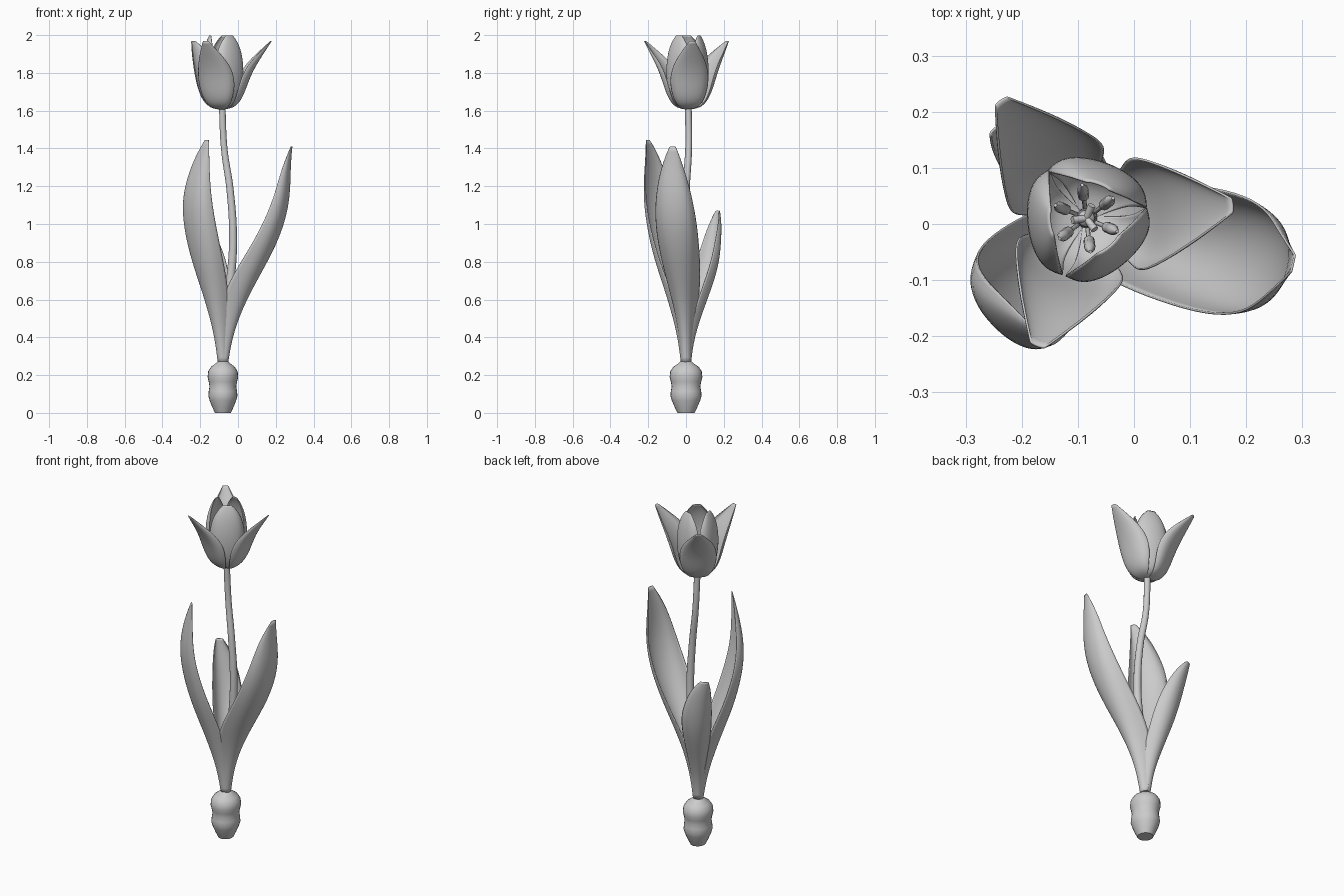
import bpy, bmesh, math
from mathutils import Vector

CX = -0.08  # plant axis


def make_object(name, bm):
    bmesh.ops.recalc_face_normals(bm, faces=bm.faces)
    me = bpy.data.meshes.new(name)
    bm.to_mesh(me)
    bm.free()
    for p in me.polygons:
        p.use_smooth = True
    ob = bpy.data.objects.new(name, me)
    bpy.context.collection.objects.link(ob)
    return ob


def blade(name, center, angle, rows, thickness=0.004, reach=1.0):
    """Curved sheet; rows are (z, midrib radius, sideways shift, half width, edge curl)."""
    a = math.radians(angle)
    out = Vector((math.cos(a), math.sin(a), 0))
    side = Vector((-math.sin(a), math.cos(a), 0))
    bm = bmesh.new()
    grid = []
    for z, r, lat, hw, curl in rows:
        line = []
        for i in range(7):
            v = i / 3 - 1
            p = Vector((center[0], center[1], z))
            p += out * (r * reach - curl * v * v) + side * (lat + hw * math.sin(v * math.pi / 2))
            line.append(bm.verts.new(p))
        grid.append(line)
    for lo, hi in zip(grid, grid[1:]):
        for i in range(6):
            bm.faces.new((lo[i], lo[i + 1], hi[i + 1], hi[i]))
    ob = make_object(name, bm)
    sub = ob.modifiers.new("smooth", 'SUBSURF')
    sub.levels = sub.render_levels = 2
    sol = ob.modifiers.new("thickness", 'SOLIDIFY')
    sol.thickness = thickness
    sol.offset = 0
    return ob


def lathe(name, center, profile, n=24, sy=1.0):
    bm = bmesh.new()
    rings = []
    for r, z in profile:
        rings.append([bm.verts.new((center[0] + r * math.cos(2 * math.pi * i / n),
                                    center[1] + sy * r * math.sin(2 * math.pi * i / n), z))
                      for i in range(n)])
    for lo, hi in zip(rings, rings[1:]):
        for i in range(n):
            j = (i + 1) % n
            bm.faces.new((lo[i], lo[j], hi[j], hi[i]))
    bm.faces.new(rings[0])
    bm.faces.new(rings[-1])
    return make_object(name, bm)


def tube(name, pts):
    """Round tube; pts are (x, y, z, radius)."""
    cu = bpy.data.curves.new(name, 'CURVE')
    cu.dimensions = '3D'
    cu.bevel_depth = 1.0
    cu.bevel_resolution = 3
    cu.resolution_u = 6
    cu.use_fill_caps = True
    sp = cu.splines.new('BEZIER')
    sp.bezier_points.add(len(pts) - 1)
    for bp, (x, y, z, r) in zip(sp.bezier_points, pts):
        bp.co = (x, y, z)
        bp.radius = r
        bp.handle_left_type = bp.handle_right_type = 'AUTO'
    ob = bpy.data.objects.new(name, cu)
    bpy.context.collection.objects.link(ob)
    return ob


# Bulb
bulb = lathe("bulb", (CX, 0), [(0.042, 0), (0.056, 0.03), (0.07, 0.065), (0.077, 0.09), (0.075, 0.115),
                               (0.071, 0.14), (0.075, 0.165), (0.081, 0.19), (0.078, 0.22),
                               (0.062, 0.245), (0.038, 0.262), (0.024, 0.275)], sy=1.07)
bpy.context.view_layer.objects.active = bulb
bulb.select_set(True)
bpy.ops.object.shade_smooth_by_angle(angle=math.radians(50))

# Stem
tube("stem", [(-0.078, 0, 0.25, 0.024), (-0.07, 0, 0.45, 0.024), (-0.04, 0, 0.7, 0.024),
              (-0.026, -0.003, 0.92, 0.022), (-0.042, 0, 1.18, 0.02),
              (-0.073, 0.014, 1.4, 0.018), (-0.084, 0.012, 1.63, 0.018)])

# Leaves
blade("leaf_right", (CX, 0), -12.5, [
    (0.26, 0.026, 0, 0.026, 0.03), (0.40, 0.05, 0, 0.036, 0.06), (0.55, 0.105, 0, 0.06, 0.115),
    (0.70, 0.185, 0, 0.09, 0.13), (0.85, 0.27, 0, 0.107, 0.115), (1.00, 0.333, 0, 0.112, 0.09),
    (1.15, 0.362, 0, 0.097, 0.06), (1.30, 0.363, 0, 0.06, 0.03), (1.41, 0.37, 0.01, 0.016, 0.0)])
blade("leaf_front_left", (CX, 0), 225, [
    (0.26, 0.026, 0, 0.026, 0.03), (0.40, 0.048, 0, 0.035, 0.05), (0.55, 0.095, 0, 0.06, 0.085),
    (0.70, 0.15, 0, 0.086, 0.095), (0.85, 0.205, 0, 0.105, 0.088), (1.05, 0.25, 0, 0.11, 0.07),
    (1.20, 0.252, 0.015, 0.09, 0.05), (1.35, 0.225, 0.045, 0.052, 0.025), (1.445, 0.202, 0.083, 0.014, 0.0)])
blade("leaf_back_left", (CX, 0), 118, [
    (0.27, 0.026, 0, 0.024, 0.025), (0.40, 0.045, 0, 0.034, 0.05), (0.55, 0.10, 0, 0.058, 0.08),
    (0.70, 0.162, 0, 0.078, 0.09), (0.82, 0.195, 0.005, 0.083, 0.08), (0.94, 0.215, 0.025, 0.066, 0.055),
    (1.02, 0.226, 0.045, 0.045, 0.03), (1.07, 0.23, 0.062, 0.02, 0.01)])

# Petals: three flared outside, three upright inside
FC = (-0.085, 0.01)
outer = [(1.608, 0.005, 0, 0.012, 0.0), (1.615, 0.06, 0, 0.045, 0.02), (1.65, 0.098, 0, 0.075, 0.035),
         (1.71, 0.125, 0, 0.096, 0.048), (1.78, 0.15, 0, 0.102, 0.055), (1.85, 0.186, 0, 0.085, 0.05),
         (1.91, 0.225, 0, 0.052, 0.028), (1.968, 0.262, 0, 0.014, 0.004)]
inner = [(1.61, 0.005, 0, 0.012, 0.0), (1.62, 0.055, 0, 0.045, 0.02), (1.66, 0.086, 0, 0.072, 0.035),
         (1.74, 0.103, 0, 0.092, 0.05), (1.83, 0.107, 0, 0.095, 0.052), (1.91, 0.098, 0, 0.082, 0.042),
         (1.965, 0.082, 0, 0.054, 0.022), (1.998, 0.065, 0, 0.022, 0.005)]
for k, (ang, reach) in enumerate(((5, 1.0), (126, 0.99), (249, 0.93))):
    blade(f"outer_petal_{k + 1}", FC, ang, outer, 0.004, reach)
for k, ang in enumerate((70, 187, 310)):
    blade(f"inner_petal_{k + 1}", FC, ang, inner, 0.004)

# Pistil with three-lobed stigma
lathe("pistil", FC, [(0.012, 1.61), (0.018, 1.66), (0.016, 1.72), (0.011, 1.76), (0.015, 1.775)], 12)
for k in range(3):
    a = math.radians(67 + 120 * k)
    c, s = math.cos(a), math.sin(a)
    tube(f"stigma_lobe_{k + 1}", [(FC[0], FC[1], 1.77, 0.006),
                                  (FC[0] + 0.025 * c, FC[1] + 0.025 * s, 1.782, 0.007)])

# Stamens: thin filament widening into an anther
for k in range(6):
    a = math.radians(37 + 60 * k)
    c, s = math.cos(a), math.sin(a)
    tube(f"stamen_{k + 1}", [(FC[0] + r * c, FC[1] + r * s, z, w) for r, z, w in
                             ((0.015, 1.62, 0.004), (0.035, 1.68, 0.004), (0.04, 1.69, 0.01),
                              (0.052, 1.74, 0.01), (0.06, 1.77, 0.003))])
